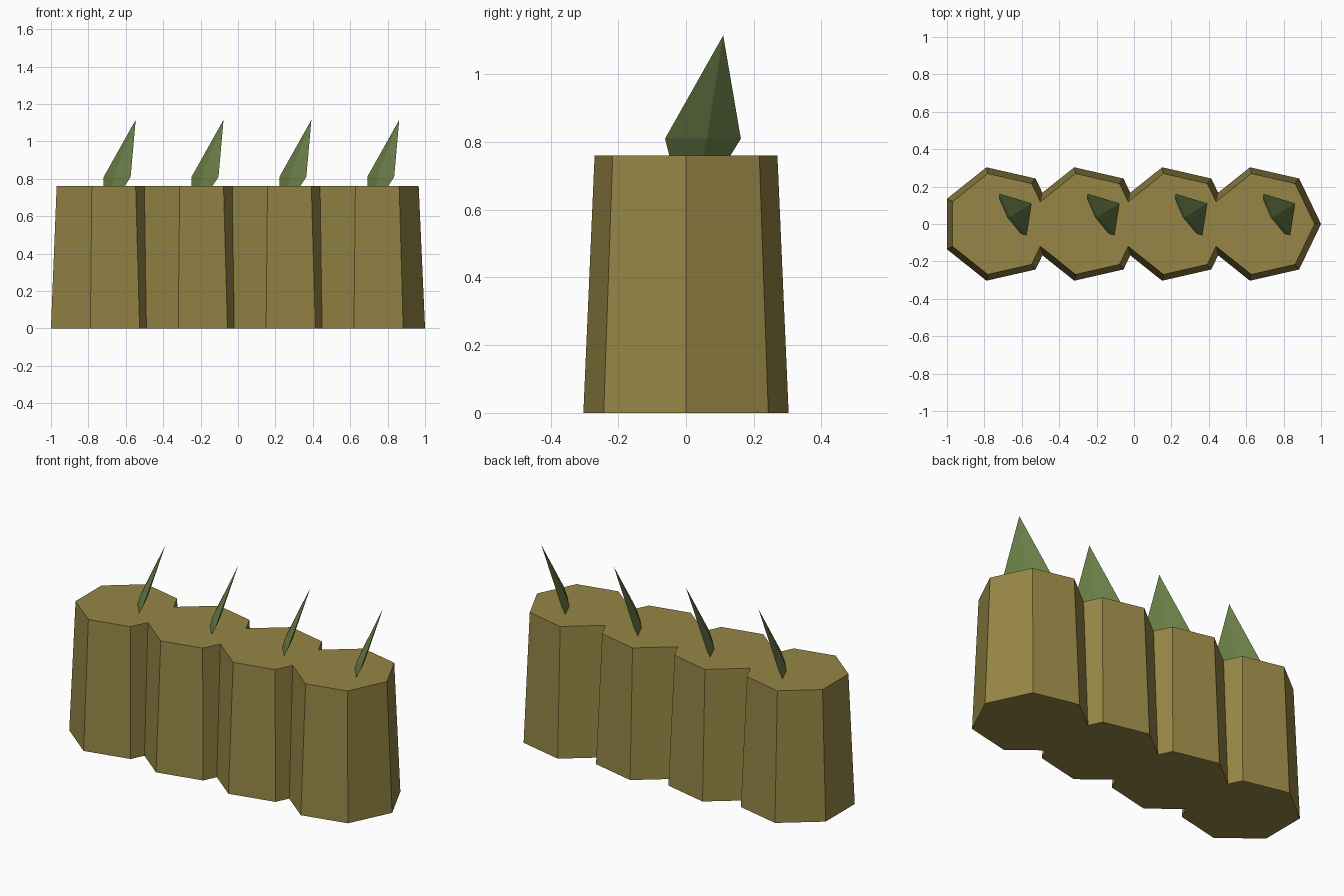
import bpy, bmesh, math

if "Cube" in bpy.data.objects:
    bpy.data.objects.remove(bpy.data.objects["Cube"])


def make_material(name, color):
    m = bpy.data.materials.new(name)
    m.diffuse_color = (*color, 1.0)
    m.use_nodes = True
    m.node_tree.nodes["Principled BSDF"].inputs["Base Color"].default_value = m.diffuse_color
    return m


WOOD = make_material("olive wood", (0.305, 0.238, 0.061))
LEAF = make_material("leaf green", (0.150, 0.216, 0.065))

HEIGHT = 0.76
SPACING = 0.4697
FIRST_X = -0.72


def loft(name, rings, material, tip=None):
    """Flat-faced solid through stacked rings, optionally ending in a point."""
    bm = bmesh.new()
    loops = [[bm.verts.new(p) for p in ring] for ring in rings]
    n = len(loops[0])
    for low, high in zip(loops, loops[1:]):
        for i in range(n):
            j = (i + 1) % n
            bm.faces.new((low[i], low[j], high[j], high[i]))
    bm.faces.new(loops[0][::-1])
    if tip:
        t = bm.verts.new(tip)
        for i in range(n):
            bm.faces.new((loops[-1][i], loops[-1][(i + 1) % n], t))
    else:
        bm.faces.new(loops[-1])
    bmesh.ops.recalc_face_normals(bm, faces=bm.faces)
    mesh = bpy.data.meshes.new(name)
    bm.to_mesh(mesh)
    bm.free()
    mesh.materials.append(material)
    obj = bpy.data.objects.new(name, mesh)
    bpy.context.collection.objects.link(obj)
    return obj


def heptagon(radius, z):
    return [(radius * math.cos(math.tau * i / 7),
             radius * math.sin(math.tau * i / 7), z) for i in range(7)]


def diamond(a, b, thick, z):
    """Thin four-sided section between points a and b."""
    dx, dy = b[0] - a[0], b[1] - a[1]
    d = math.hypot(dx, dy)
    nx, ny = -dy / d * thick, dx / d * thick
    mx, my = (a[0] + b[0]) / 2, (a[1] + b[1]) / 2
    return [(*a, z), (mx - nx, my - ny, z), (*b, z), (mx + nx, my + ny, z)]


for k in range(4):
    x = FIRST_X + SPACING * k
    # Tapered seven-sided post
    post = loft(f"post_{k + 1}", [heptagon(0.311, 0), heptagon(0.277, HEIGHT)], WOOD)
    # Thin leaning leaf growing out of the post top
    leaf = loft(f"leaf_{k + 1}",
                [diamond((0.002, 0.125), (0.107, -0.047), 0.014, 0.75),
                 diamond((0.002, 0.162), (0.146, -0.062), 0.021, 0.81)],
                LEAF, tip=(0.173, 0.11, 1.115))
    post.location.x = leaf.location.x = x
